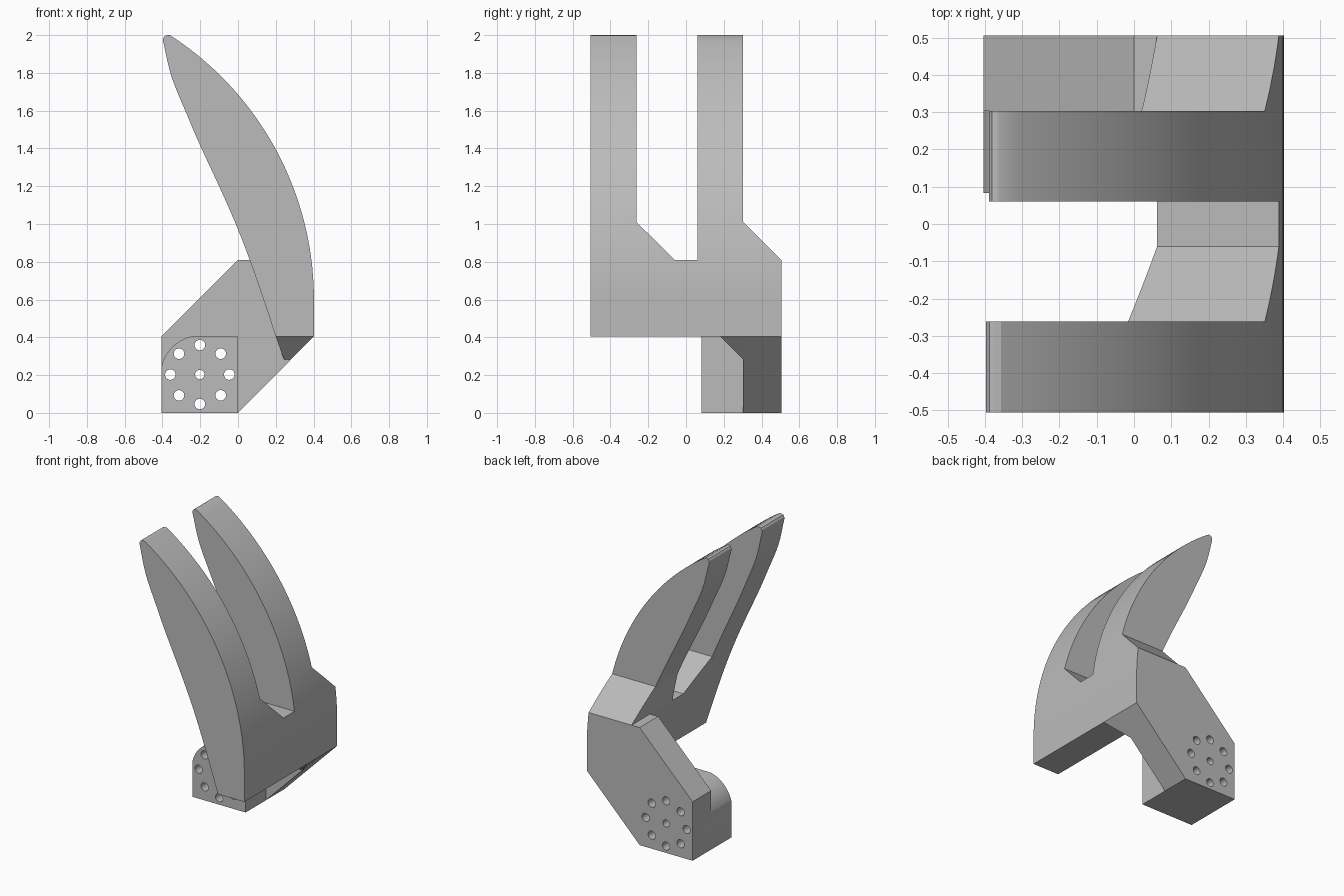
import bpy, bmesh, math
from mathutils import Vector

cube = bpy.data.objects.get("Cube")
if cube:
    bpy.data.objects.remove(cube, do_unlink=True)

grey = bpy.data.materials.new("plain_grey")
grey.use_nodes = True
colour = (0.5, 0.5, 0.5, 1)
grey.diffuse_color = colour
grey.node_tree.nodes["Principled BSDF"].inputs["Base Color"].default_value = colour

HALF = 0.505   # half depth
BASE = 0.405   # underside of the claw


def prism(name, outline, lo, hi, axis="y"):
    """Extrude a 2D outline along y (outline is x,z) or along x (outline is y,z)."""
    bm = bmesh.new()
    place = (lambda a, b: (a, lo, b)) if axis == "y" else (lambda a, b: (lo, a, b))
    face = bm.faces.new([bm.verts.new(place(a, b)) for a, b in outline])
    new = bmesh.ops.extrude_face_region(bm, geom=[face])["geom"]
    step = Vector((0, hi - lo, 0)) if axis == "y" else Vector((hi - lo, 0, 0))
    bmesh.ops.translate(bm, vec=step, verts=[v for v in new if isinstance(v, bmesh.types.BMVert)])
    bmesh.ops.recalc_face_normals(bm, faces=bm.faces)
    mesh = bpy.data.meshes.new(name)
    bm.to_mesh(mesh)
    bm.free()
    mesh.materials.append(grey)
    obj = bpy.data.objects.new(name, mesh)
    bpy.context.collection.objects.link(obj)
    return obj


def combine(obj, other, operation):
    """Apply a boolean and remove the second object."""
    mod = obj.modifiers.new("bool", "BOOLEAN")
    mod.operation, mod.solver, mod.object = operation, "EXACT", other
    bpy.context.view_layer.update()
    graph = bpy.context.evaluated_depsgraph_get()
    mesh = bpy.data.meshes.new_from_object(obj.evaluated_get(graph))
    obj.modifiers.clear()
    obj.data = mesh
    bpy.data.objects.remove(other, do_unlink=True)


def spline(points, steps=5):
    """Smooth curve through the points."""
    p = [Vector(q) for q in points]
    p = [2 * p[0] - p[1]] + p + [2 * p[-1] - p[-2]]
    out = []
    for a, b, c, d in zip(p, p[1:], p[2:], p[3:]):
        for i in range(steps):
            t = i / steps
            out.append(0.5 * (2 * b + (c - a) * t + (2 * a - 5 * b + 4 * c - d) * t * t
                              + (3 * b - a - 3 * c + d) * t ** 3))
    return out + [p[-2]]


def circle(cx, cz, r, n):
    return [(cx + r * math.cos(math.tau * i / n), cz + r * math.sin(math.tau * i / n))
            for i in range(n)]


# Claw profile: circular back, rounded tip, gently curved inner edge
R = 1.667
sweep = math.asin((1.998 - 0.6) / R)
back = [(0.402, BASE)] + [(0.402 - R + R * math.cos(sweep * i / 28), 0.6 + R * math.sin(sweep * i / 28))
                          for i in range(29)]
tip = [(-0.375, 2.0), (-0.388, 1.995), (-0.396, 1.982)]
inner = spline([(-0.397, 1.97), (-0.352, 1.78), (-0.275, 1.59), (-0.2, 1.415),
                (-0.1, 1.2), (-0.012, 1.0), (0.062, 0.81), (0.13, 0.615), (0.2, BASE)])


def slimmer(x, z):
    """Inner edge of the rear prong, slightly thinner above the body."""
    if z <= 0.811:
        return x, z
    return x + min((z - 0.81) / 0.2 * 0.037, 0.007 + 0.03 * (2 - z)), z


front_profile = back + tip + [tuple(p) for p in inner]
rear_profile = back + [(x + 0.007, z) for x, z in tip] + [slimmer(*p) for p in inner]

# Two prongs growing out of one body
mask_outline = [(-0.6, 0.2), (-0.6, 2.1), (-0.262, 2.1), (-0.262, 1.01), (-0.06, 0.81),
                (0.06, 0.81), (0.06, 2.1), (0.303, 2.1), (0.303, 1.01), (0.505, 0.81),
                (0.6, 0.715), (0.6, 0.2)]
claw = prism("claw_bracket", front_profile, -HALF, 0)
rear = prism("rear_prong", rear_profile, 0, HALF)
for half in (claw, rear):
    combine(half, prism("prong_mask", mask_outline, -1, 1, "x"), "INTERSECT")
combine(claw, rear, "UNION")

# Angled mounting plate at the rear
plate = prism("mounting_plate", [(-0.404, 0), (0, 0), (0.402, BASE), (0.39, 0.6), (0.3, 0.81),
                                 (0, 0.81), (-0.404, 0.406)], 0.303, HALF)
combine(claw, plate, "UNION")

# Gusset under the claw
gusset = prism("gusset", [(0.2, BASE), (0.402, BASE), (0.28, 0.283), (0.243, 0.283)], 0.1, 0.32)
combine(gusset, prism("gusset_mask", [(0.181, BASE), (0.181, 0.5), (0.4, 0.5), (0.4, 0.186)],
                      -1, 1, "x"), "INTERSECT")
combine(claw, gusset, "UNION")

# Mounting block with one rounded corner
arc = [(-0.2 - 0.21 * math.cos(math.radians(a)), 0.2 + 0.21 * math.sin(math.radians(a)))
       for a in range(17, 78, 6)]
block = prism("mounting_block", [(0, BASE), (0, 0), (-0.404, 0), (-0.404, 0.25)] + arc
              + [(-0.15, BASE)], 0.083, 0.303)
combine(claw, block, "UNION")

# Ring of bolt holes and a centre hole
centres = [(-0.202, 0.203, 0.025)] + [(x, z, 0.028) for x, z in circle(-0.202, 0.203, 0.156, 8)]
for x, z, r in centres:
    combine(claw, prism("hole_cutter", circle(x, z, r, 24), 0, 0.6), "DIFFERENCE")

# Shading: smooth curves, crisp edges
bpy.ops.object.select_all(action="DESELECT")
claw.select_set(True)
bpy.context.view_layer.objects.active = claw
bpy.ops.object.shade_smooth_by_angle(angle=math.radians(25))
